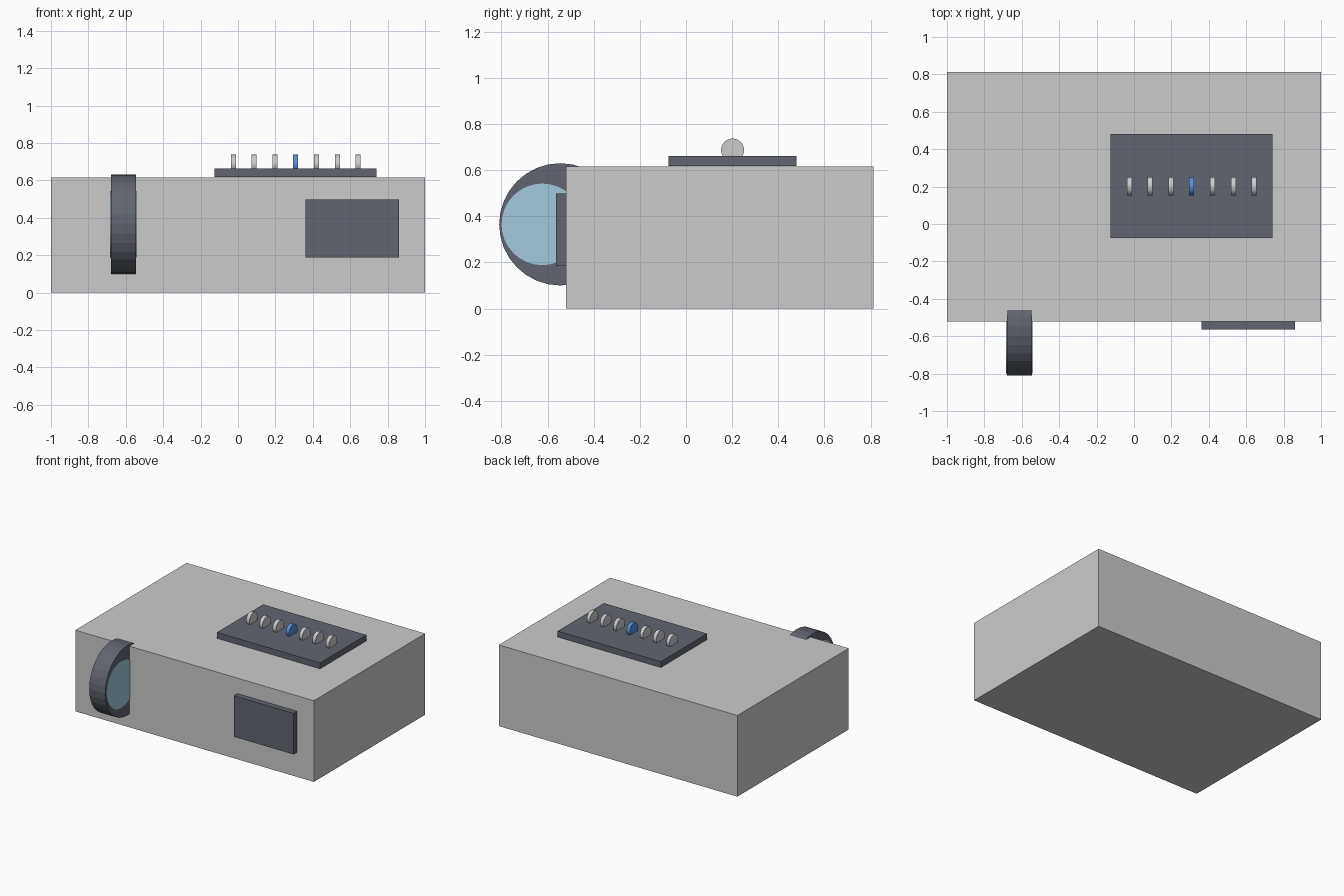
import bpy
from math import pi

if "Cube" in bpy.data.objects:
    bpy.data.objects.remove(bpy.data.objects["Cube"])


def material(name, rgb):
    m = bpy.data.materials.new(name)
    m.diffuse_color = (*rgb, 1)
    m.use_nodes = True
    m.node_tree.nodes["Principled BSDF"].inputs["Base Color"].default_value = m.diffuse_color
    return m


dark = material("dark_grey", (0.12, 0.13, 0.16))
pale_blue = material("pale_blue", (0.36, 0.58, 0.72))
blue = material("blue", (0.10, 0.28, 0.70))


def finish(obj, name, mat):
    obj.name = name
    if mat:
        obj.data.materials.append(mat)
    return obj


def box(name, x, y, z, mat=None):
    """Box from (min, max) ranges on each axis."""
    centre = [(a + b) / 2 for a, b in (x, y, z)]
    bpy.ops.mesh.primitive_cube_add(size=1, location=centre)
    obj = bpy.context.object
    obj.scale = [b - a for a, b in (x, y, z)]
    bpy.ops.object.transform_apply(location=False, rotation=False, scale=True)
    return finish(obj, name, mat)


def disc(name, centre, radius, width, sides, mat=None):
    """Cylinder lying along the x axis."""
    bpy.ops.mesh.primitive_cylinder_add(vertices=sides, radius=radius, depth=width,
                                        location=centre, rotation=(0, pi / 2, 0))
    return finish(bpy.context.object, name, mat)


# Main casing
box("body", (-1, 1), (-0.52, 0.813), (0, 0.615))

# Raised plate on top and panel on the front
box("top_plate", (-0.125, 0.74), (-0.075, 0.48), (0.617, 0.662), dark)
box("front_panel", (0.36, 0.86), (-0.563, -0.518), (0.187, 0.498), dark)

# Large wheel sunk into the front, with an off-centre insert showing on both sides
disc("wheel", (-0.613, -0.545, 0.365), 0.265, 0.134, 32, dark)
disc("wheel_insert", (-0.613, -0.623, 0.365), 0.177, 0.142, 32, pale_blue)

# Row of small dials, the middle one blue
for i in range(7):
    disc(f"dial_{i + 1}", (-0.025 + 0.1112 * i, 0.202, 0.687), 0.05, 0.027, 24,
         blue if i == 3 else None)
    bpy.ops.object.shade_smooth_by_angle()
